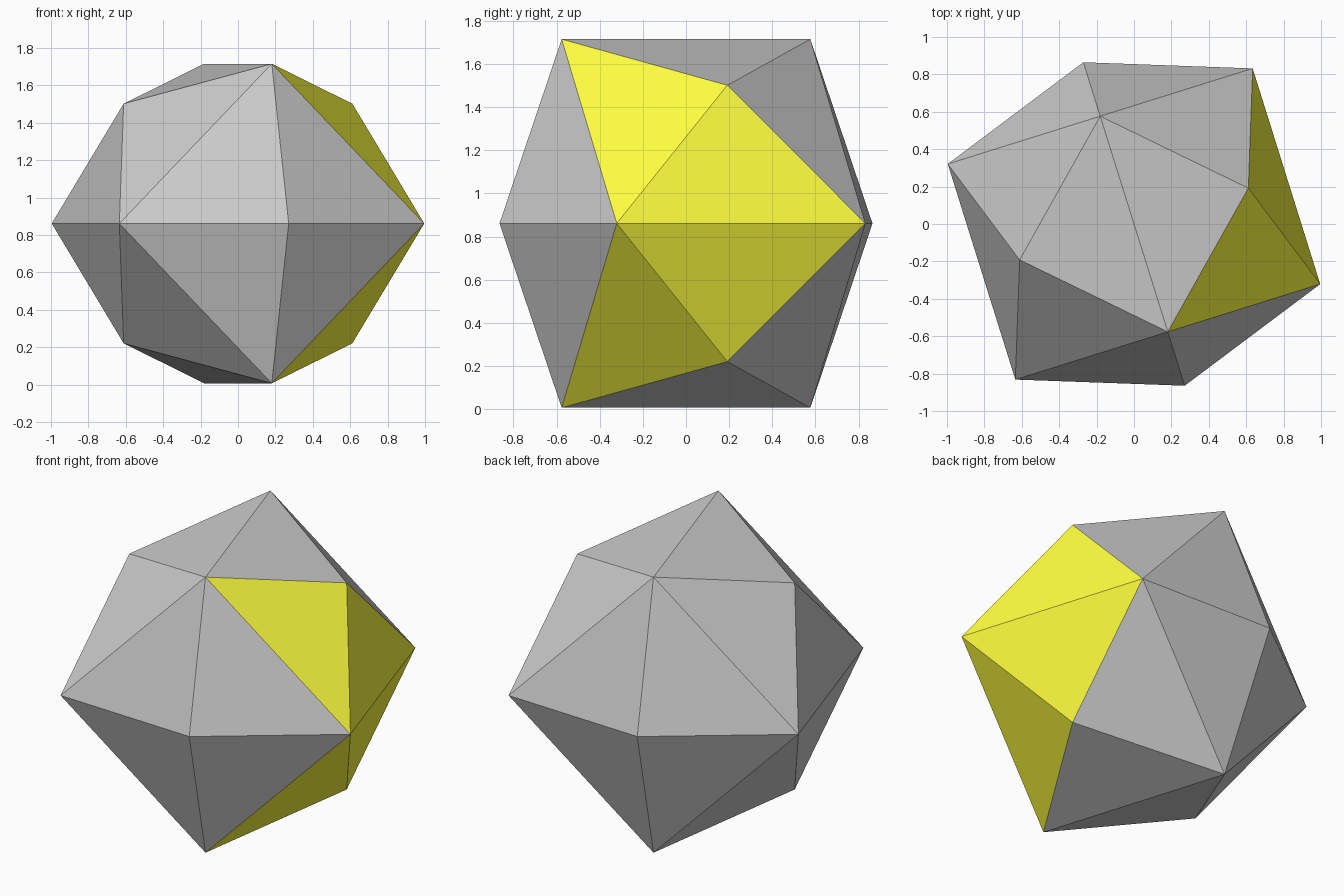
import bpy, bmesh, math
from mathutils import Matrix

if "Cube" in bpy.data.objects:
    bpy.data.objects.remove(bpy.data.objects["Cube"])

HALF = 0.604      # half the edge of the core cube
CENTRE = 0.861    # height of the centre
TURN = math.radians(17.4)

# Cube with a low pyramid raised on every face, tipped onto an edge
bm = bmesh.new()
bmesh.ops.create_cube(bm, size=2 * HALF)
bmesh.ops.poke(bm, faces=bm.faces[:], offset=HALF / 2)
bm.transform(Matrix.Rotation(math.radians(45), 4, 'Y'))

# Yellow facets: the right-hand ones beside the equator and toward the front
for f in bm.faces:
    c = f.calc_center_median()
    f.material_index = int(c.x > 0.6 or (c.x > 0.4 and c.y < 0))
    f.smooth = False

bm.transform(Matrix.Translation((0, 0, CENTRE)) @ Matrix.Rotation(TURN, 4, 'Z'))
mesh = bpy.data.meshes.new("faceted_solid")
bm.to_mesh(mesh)
bm.free()

# Materials: plain grey body and yellow facets
for name, colour in (("grey", (0.8, 0.8, 0.8, 1)), ("yellow", (1.0, 1.0, 0.05, 1))):
    mat = bpy.data.materials.new(name)
    mat.diffuse_color = colour
    mat.use_nodes = True
    mat.node_tree.nodes["Principled BSDF"].inputs["Base Color"].default_value = mat.diffuse_color
    mesh.materials.append(mat)

solid = bpy.data.objects.new("faceted_solid", mesh)
bpy.context.collection.objects.link(solid)
